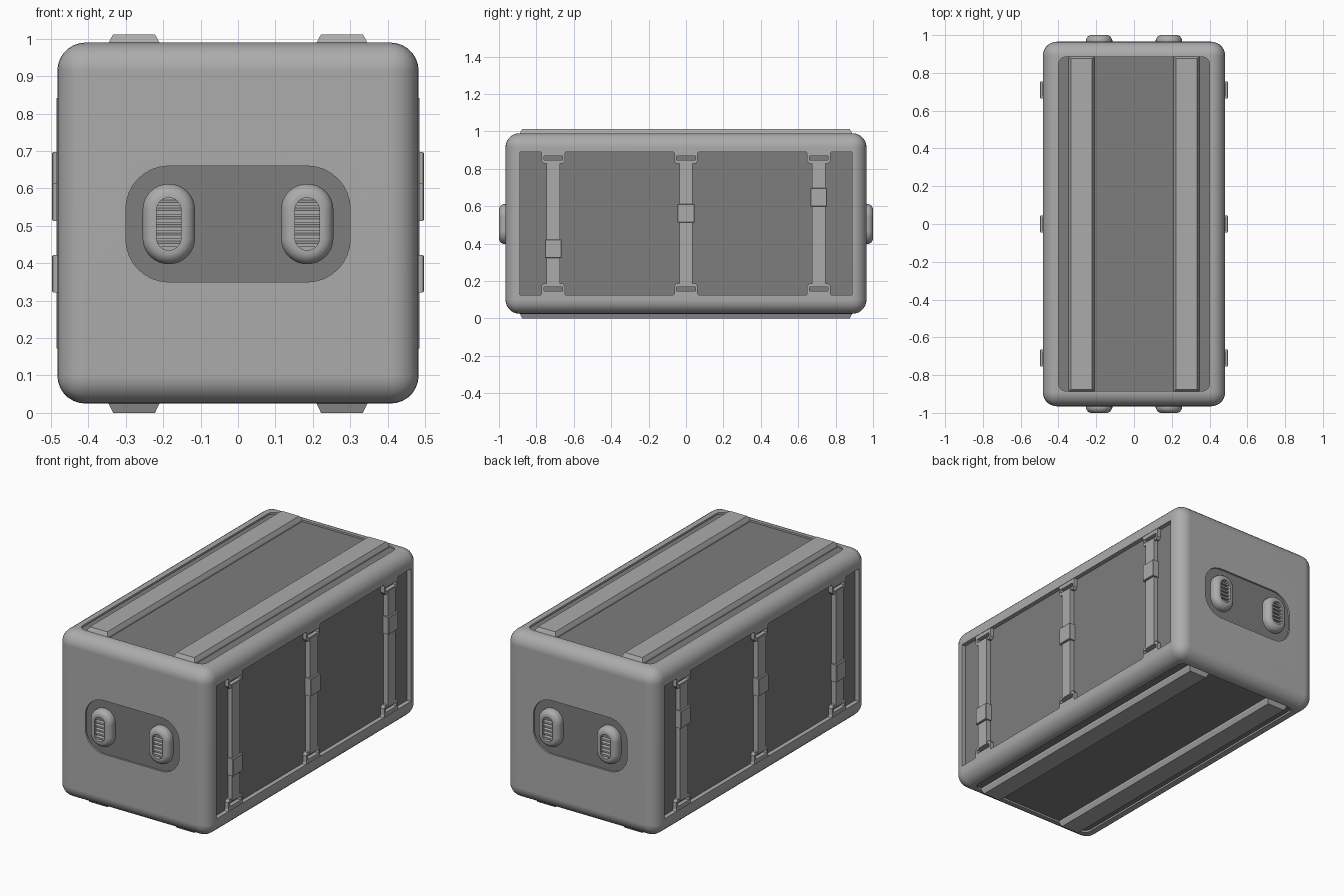
import bpy, bmesh, math

cube = bpy.data.objects.get("Cube")
if cube:
    bpy.data.objects.remove(cube, do_unlink=True)


def material(name, value):
    m = bpy.data.materials.new(name)
    m.use_nodes = True
    colour = (value, value, value, 1)
    m.diffuse_color = colour
    bsdf = next(n for n in m.node_tree.nodes if n.type == 'BSDF_PRINCIPLED')
    bsdf.inputs["Base Color"].default_value = colour
    return m


LIGHT = material("light grey", 0.41)
DARK = material("dark grey", 0.205)
MID_Z = 0.5075


def rounded(u, v, hu, hv, r=0, n=8):
    """Rectangle outline centred on (u, v), with optional round corners."""
    if r == 0:
        return [(u + hu, v + hv), (u - hu, v + hv), (u - hu, v - hv), (u + hu, v - hv)]
    pts = []
    for k, (su, sv) in enumerate([(1, 1), (-1, 1), (-1, -1), (1, -1)]):
        for i in range(n + 1):
            a = math.pi / 2 * (k + i / n)
            pts.append((u + su * (hu - r) + r * math.cos(a),
                        v + sv * (hv - r) + r * math.sin(a)))
    return pts


def loft(name, axis, layers, mat=LIGHT):
    """Skin a stack of (outline, depth) layers along an axis."""
    place = {'x': lambda u, v, w: (w, u, v),
             'y': lambda u, v, w: (u, w, v),
             'z': lambda u, v, w: (u, v, w)}[axis]
    bm = bmesh.new()
    rings = [[bm.verts.new(place(u, v, w)) for u, v in pts] for pts, w in layers]
    for a, b in zip(rings, rings[1:]):
        for i in range(len(a)):
            j = (i + 1) % len(a)
            bm.faces.new((a[i], a[j], b[j], b[i]))
    bm.faces.new(rings[0])
    bm.faces.new(rings[-1])
    bmesh.ops.recalc_face_normals(bm, faces=bm.faces)
    mesh = bpy.data.meshes.new(name)
    bm.to_mesh(mesh)
    bm.free()
    mesh.materials.append(mat)
    ob = bpy.data.objects.new(name, mesh)
    bpy.context.collection.objects.link(ob)
    return ob


def activate(ob):
    bpy.ops.object.select_all(action='DESELECT')
    ob.select_set(True)
    bpy.context.view_layer.objects.active = ob


def smooth(ob):
    activate(ob)
    bpy.ops.object.shade_smooth_by_angle(angle=math.radians(35))
    ob.modifiers.new("flat_faces", 'WEIGHTED_NORMAL').keep_sharp = True


# Rounded main shell
outline = rounded(0, 0, 0.483, 0.965)
shell = loft("shell", 'z', [(outline, 0.025), (outline, 0.99)])
bevel = shell.modifiers.new("round", 'BEVEL')
bevel.width, bevel.segments = 0.075, 7
activate(shell)
bpy.ops.object.modifier_apply(modifier="round")

# Recesses on six sides, each with a dark floor panel: axis, outline, surface, floor
recesses = []
for s, side in ((1, "left"), (-1, "right")):
    recesses.append((side, 'x', rounded(0, MID_Z, 0.888, 0.383), s * 0.483, s * 0.455))
for s, side in ((-1, "front"), (1, "back")):
    recesses.append((side, 'y', rounded(0, 0.505, 0.3, 0.155, 0.115), s * 0.965, s * 0.952))
plan = rounded(0, 0, 0.4, 0.885, 0.04, 4)
recesses.append(("top", 'z', plan, 0.99, 0.977))
recesses.append(("bottom", 'z', plan, 0.025, 0.038))

for side, axis, pts, surface, floor in recesses:
    out = math.copysign(1, surface - floor)
    cutter = loft("cutter", axis, [(pts, floor), (pts, surface + out * 0.05)])
    cutter.hide_render = True
    cut = shell.modifiers.new("cut", 'BOOLEAN')
    cut.operation, cut.solver, cut.object = 'DIFFERENCE', 'EXACT', cutter
    activate(shell)
    bpy.ops.object.modifier_apply(modifier="cut")
    bpy.data.objects.remove(cutter, do_unlink=True)
    loft(side + "_panel", axis, [(pts, floor - out * 0.002), (pts, floor + out * 0.003)], DARK)
smooth(shell)

# Long chamfered rails on top and underneath
for x in (-0.278, 0.278):
    wide, narrow = rounded(x, 0, 0.068, 0.888), rounded(x, 0, 0.056, 0.876)
    loft("top_rail", 'z', [(wide, 0.97), (wide, 0.99), (narrow, 1.012)])
    loft("bottom_rail", 'z', [(wide, 0.045), (wide, 0.025), (narrow, 0)])

# Side straps with slotted end brackets and sliding buckles
half = [(0.07, 0.895), (0.062, 0.882), (0.062, 0.842), (0.052, 0.828)]
inner = [(0.05, 0.846), (0.05, 0.895)]
bracket = (half + [(-y, z) for y, z in reversed(half)]
           + [(-y, z) for y, z in reversed(inner)] + inner)
for s in (-1, 1):
    for y, buckle_z in ((-0.71, 0.372), (0, 0.563), (0.71, 0.648)):
        strap = rounded(y, MID_Z, 0.036, 0.335)
        loft("strap", 'x', [(strap, s * 0.45), (strap, s * 0.485)])
        big, small = rounded(y, buckle_z, 0.045, 0.05), rounded(y, buckle_z, 0.042, 0.047)
        loft("buckle", 'x', [(big, s * 0.46), (big, s * 0.494), (small, s * 0.497)])
        for flip in (1, -1):
            pts = [(y + u, MID_Z + flip * (v - MID_Z)) for u, v in bracket]
            loft("strap_bracket", 'x', [(pts, s * 0.45), (pts, s * 0.481)])
            bar = rounded(y, MID_Z + flip * 0.374, 0.05, 0.0135)
            loft("bracket_bar", 'x', [(bar, s * 0.45), (bar, s * 0.481)])

# Capsule vents on both ends, hollowed and filled with slats
profile = [(0, 0.945), (0, 0.973), (0.004, 0.984), (0.011, 0.993), (0.02, 0.998),
           (0.028, 1.0), (0.0375, 1.0), (0.0375, 0.972)]
for s in (-1, 1):
    for x in (-0.185, 0.185):
        layers = [(rounded(x, 0.505, 0.07 - i, 0.1075 - i, 0.0695 - i), s * w)
                  for i, w in profile]
        smooth(loft("vent", 'y', layers))
        for k in range(6):
            z = 0.505 + (k - 2.5) * 0.022
            back, front = rounded(x, z + 0.004, 0.034, 0.006), rounded(x, z - 0.002, 0.034, 0.005)
            loft("vent_slat", 'y', [(back, s * 0.97), (front, s * 0.99)])
